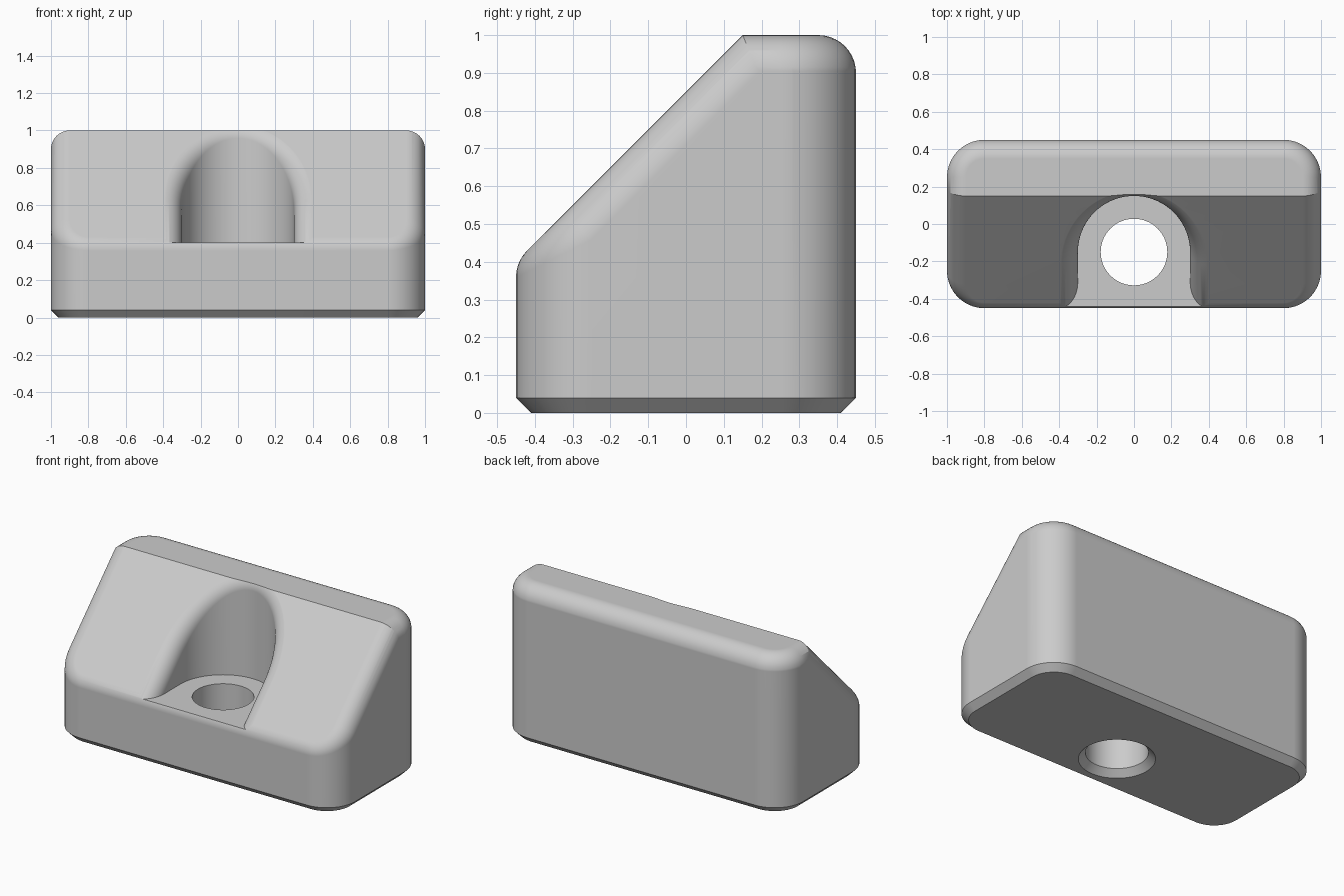
import bpy, bmesh, math
from mathutils import Vector

if "Cube" in bpy.data.objects:
    bpy.data.objects.remove(bpy.data.objects["Cube"])

HX, HY, CORNER, R = 1.0, 0.45, 0.2, 0.1      # half sizes, corner and edge radius
SLOPE_N = Vector((0, -1, 1)).normalized()    # slope plane is z = y + 0.85
SEG = 10


def loft(name, columns):
    """Closed solid from vertical columns of points, capped at both ends."""
    bm = bmesh.new()
    cols = [[bm.verts.new(p) for p in c] for c in columns]
    for i, a in enumerate(cols):
        b = cols[(i + 1) % len(cols)]
        for k in range(len(a) - 1):
            bm.faces.new((a[k], b[k], b[k + 1], a[k + 1]))
    bm.faces.new([c[0] for c in reversed(cols)])
    bm.faces.new([c[-1] for c in cols])
    bmesh.ops.recalc_face_normals(bm, faces=bm.faces[:])
    me = bpy.data.meshes.new(name)
    bm.to_mesh(me)
    bm.free()
    ob = bpy.data.objects.new(name, me)
    bpy.context.collection.objects.link(ob)
    return ob


def slope_fillet(p, m):
    """Arc rounding the edge between an upright wall (point p, normal m) and the slope."""
    c = p - R * m
    c.z = c.y + 0.85 - R * math.sqrt(2)
    return [c + R * m.slerp(SLOPE_N, k / SEG) for k in range(SEG + 1)]


def at(v, z):
    return Vector((v.x, v.y, z))


def boolean(ob, cutter, op):
    mod = ob.modifiers.new("cut", 'BOOLEAN')
    mod.operation, mod.object, mod.solver = op, cutter, 'EXACT'
    bpy.context.view_layer.objects.active = ob
    bpy.ops.object.modifier_apply(modifier=mod.name)
    bpy.data.objects.remove(cutter)


# outline: rounded rectangle as (point, outward normal)
outline = []
for q, (sx, sy) in enumerate(((1, 1), (-1, 1), (-1, -1), (1, -1))):
    for i in range(SEG + 1):
        t = math.pi / 2 * (q + i / SEG)
        n = Vector((math.cos(t), math.sin(t), 0))
        outline.append((Vector((sx * (HX - CORNER), sy * (HY - CORNER), 0)) + CORNER * n, n))

# wedge body with chamfered foot and rounded slope edges
body = loft("wedge_block", [[at(p - 0.04 * n, 0), at(p, 0.04)] + slope_fillet(p, n)
                            for p, n in outline])

# flat top with rounded back and side edges
prof = [(-0.05, -0.5), (-0.0005, 0.9)]
for k in range(1, SEG + 1):
    a = math.pi / 2 * k / SEG
    prof.append((R * (1 - math.cos(a)), 0.9 + R * math.sin(a)))
boolean(body, loft("top_limit", [[at(p - d * n, z) for d, z in prof] for p, n in outline]),
        'INTERSECT')

# U-shaped pocket with rounded rim, floor at z = 0.4
stations = [(Vector((0.3, -0.7, 0)), Vector((1, 0, 0)))]
for i in range(37):
    t = math.pi * i / 36
    n = Vector((math.cos(t), math.sin(t), 0))
    stations.append((Vector((0, -0.15, 0)) + 0.3 * n, n))
stations.append((Vector((-0.3, -0.7, 0)), Vector((-1, 0, 0))))
columns = []
for p, n in stations:
    arc = slope_fillet(p, -n)
    arc[-1] = arc[-1] + 0.0005 * SLOPE_N
    columns.append([at(p, -1)] + arc + [at(arc[-1], 2)])
pocket = loft("pocket_cutter", columns)
bm = bmesh.new()
bm.from_mesh(pocket.data)
bmesh.ops.bisect_plane(bm, geom=bm.verts[:] + bm.edges[:] + bm.faces[:],
                       plane_co=(0, 0, 0.4), plane_no=(0, 0, 1), clear_inner=True)
bmesh.ops.holes_fill(bm, edges=[e for e in bm.edges if e.is_boundary], sides=0)
bmesh.ops.recalc_face_normals(bm, faces=bm.faces[:])
bm.to_mesh(pocket.data)
bm.free()
boolean(body, pocket, 'DIFFERENCE')

# screw hole, chamfered at the underside
hole = [(0.228, -0.01), (0.178, 0.04), (0.178, 0.6)]
boolean(body, loft("hole_cutter", [
    [Vector((r * math.cos(t), -0.15 + r * math.sin(t), z)) for r, z in hole]
    for t in (math.tau * i / 64 for i in range(64))]), 'DIFFERENCE')

# colour and shading
mat = bpy.data.materials.new("light_grey")
mat.diffuse_color = (0.6, 0.6, 0.6, 1)
mat.use_nodes = True
mat.node_tree.nodes["Principled BSDF"].inputs["Base Color"].default_value = mat.diffuse_color
body.data.materials.clear()
body.data.materials.append(mat)
bpy.ops.object.select_all(action='DESELECT')
body.select_set(True)
bpy.context.view_layer.objects.active = body
bpy.ops.object.shade_smooth_by_angle(angle=math.radians(25))
wn = body.modifiers.new("even_shading", 'WEIGHTED_NORMAL')
wn.keep_sharp = True
